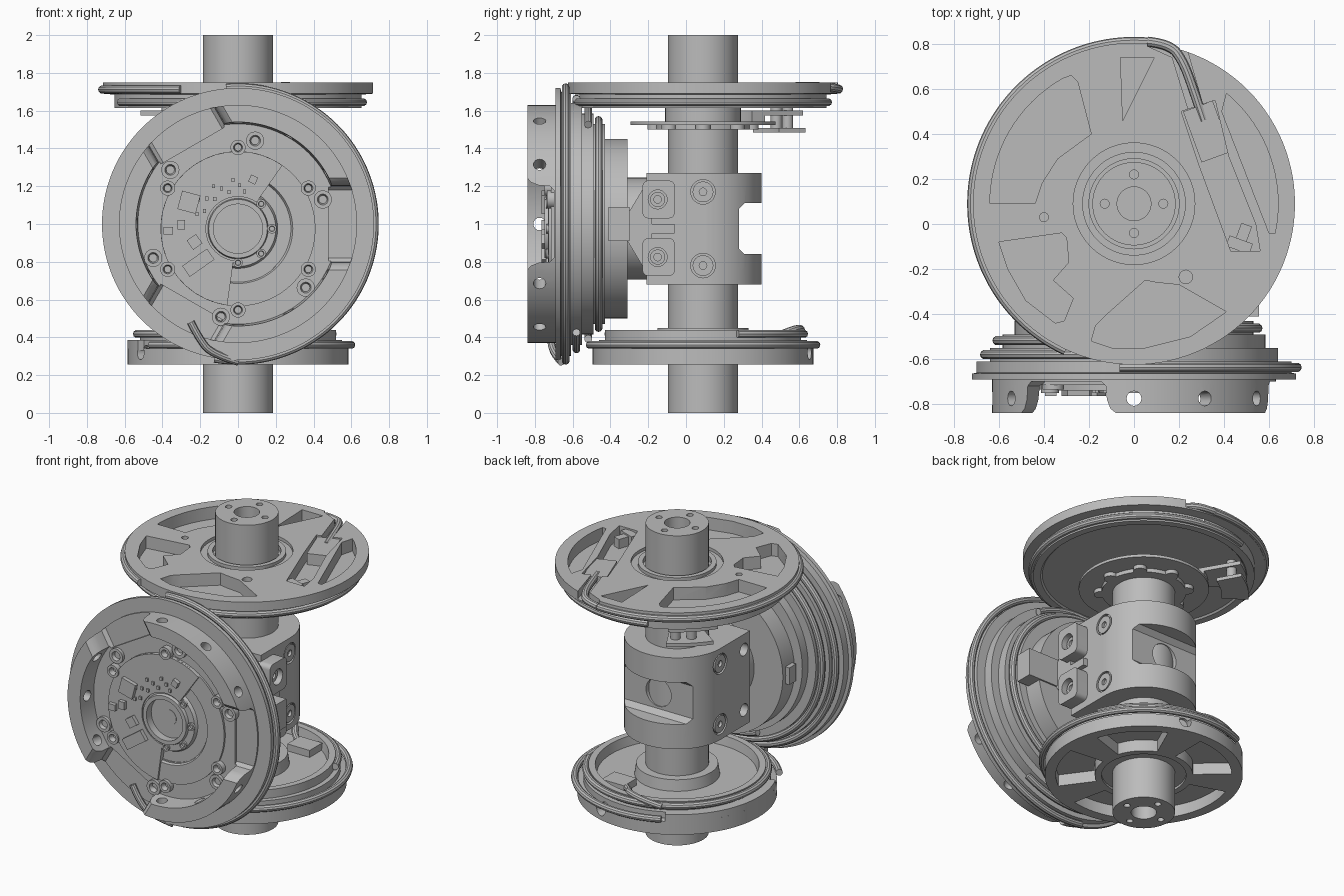
import bpy, bmesh
from math import sin, cos, radians, pi
from mathutils import Matrix

if "Cube" in bpy.data.objects:
    bpy.data.objects.remove(bpy.data.objects["Cube"])

grey = bpy.data.materials.new("machined grey")
grey.use_nodes = True
grey.diffuse_color = (0.5, 0.5, 0.5, 1)
grey.node_tree.nodes["Principled BSDF"].inputs["Base Color"].default_value = (0.5, 0.5, 0.5, 1)

SHAFT = Matrix.Translation((0, 0.09, 0))                                      # vertical axis
DRUM = Matrix.Translation((0, 0, 1)) @ Matrix.Rotation(pi / 2, 4, 'X')        # local z faces front
MOTOR = Matrix.Translation((0, 0, 0.975)) @ Matrix.Rotation(pi / 2, 4, 'X')   # slightly off the drum axis
SIDE = Matrix(((0, 0, 1, 0), (1, 0, 0, 0), (0, 1, 0, 0), (0, 0, 0, 1)))       # local (y, z, x)
WORLD = Matrix()


def finish(name, bm, m):
    bmesh.ops.recalc_face_normals(bm, faces=bm.faces)
    me = bpy.data.meshes.new(name)
    bm.to_mesh(me)
    bm.free()
    return add(name, me, m)


def add(name, me, m):
    me.materials.clear()
    me.materials.append(grey)
    ob = bpy.data.objects.new(name, me)
    bpy.context.scene.collection.objects.link(ob)
    ob.matrix_world = m
    me.shade_smooth()
    me.set_sharp_from_angle(angle=radians(30))
    return ob


def lathe(name, profile, m, steps=112):
    """Revolve a closed (radius, height) profile about the local z axis."""
    bm = bmesh.new()
    rings = [[bm.verts.new((r * cos(2 * pi * i / steps), r * sin(2 * pi * i / steps), z))
              for i in range(steps)] for r, z in profile]
    for a, b in zip(rings, rings[1:] + rings[:1]):
        for i in range(steps):
            j = (i + 1) % steps
            bm.faces.new((a[i], a[j], b[j], b[i]))
    return finish(name, bm, m)


def prism(name, pts, z0, z1, m=WORLD):
    bm = bmesh.new()
    low = [bm.verts.new((x, y, z0)) for x, y in pts]
    high = [bm.verts.new((x, y, z1)) for x, y in pts]
    bm.faces.new(low)
    bm.faces.new(high)
    for i in range(len(pts)):
        j = (i + 1) % len(pts)
        bm.faces.new((low[i], low[j], high[j], high[i]))
    return finish(name, bm, m)


def arc(r, a0, a1, n=24, cx=0, cy=0):
    return [(cx + r * cos(radians(a0 + (a1 - a0) * i / n)),
             cy + r * sin(radians(a0 + (a1 - a0) * i / n))) for i in range(n + 1)]


def circle(cx, cy, r, n=28):
    return arc(r, 0, 360, n, cx, cy)[:-1]


def polar(r, a):
    return r * cos(radians(a)), r * sin(radians(a))


def sector(r0, r1, a0, a1):
    return arc(r0, a0, a1) + arc(r1, a1, a0)


def rect(x0, x1, y0, y1):
    return [(x0, y0), (x1, y0), (x1, y1), (x0, y1)]


def turn(a, axis='Z'):
    return Matrix.Rotation(radians(a), 4, axis)


def bake(ob):
    bpy.context.view_layer.update()
    dg = bpy.context.evaluated_depsgraph_get()
    me = bpy.data.meshes.new_from_object(ob.evaluated_get(dg))
    name, m = ob.name, ob.matrix_world.copy()
    bpy.data.objects.remove(ob)
    new = add(name, me, m)
    new.name = name
    return new


def cut(ob, cutters):
    for c in cutters:
        mod = ob.modifiers.new("cut", 'BOOLEAN')
        mod.operation, mod.solver, mod.object = 'DIFFERENCE', 'EXACT', c
    bake(ob)
    for c in cutters:
        bpy.data.objects.remove(c)


def cable(name, pts, m, radius=0.02, smooth=False):
    cu = bpy.data.curves.new(name, 'CURVE')
    cu.dimensions, cu.bevel_depth, cu.bevel_resolution, cu.use_fill_caps = '3D', radius, 3, True
    sp = cu.splines.new('NURBS' if smooth else 'POLY')
    sp.points.add(len(pts) - 1)
    for p, co in zip(sp.points, pts):
        p.co = (*co, 1)
    if smooth:
        sp.order_u, sp.use_endpoint_u = 3, True
    ob = bpy.data.objects.new(name, cu)
    bpy.context.scene.collection.objects.link(ob)
    ob.matrix_world = m
    bake(ob)


def wound(name, r, z, a0, a1, m, radius=0.021):
    cable(name, [(x, y, z) for x, y in arc(r, a0, a1, 90)], m, radius)


# Hollow shaft with end screw holes
shaft = lathe("shaft", [(0.075, 0), (0.185, 0), (0.185, 2), (0.075, 2)], SHAFT, 64)
cut(shaft, [prism("hole", circle(*polar(0.13, a), 0.02, 16), z, z + 0.1, SHAFT)
            for a in range(0, 360, 90) for z in (-0.05, 1.95)])

# Central clamp block: round back, square front, notched and drilled
block = prism("clamp_block", arc(0.31, 0, 180, 40, 0, 0.09) + [(-0.31, -0.21), (0.31, -0.21)], 0.68, 1.27)
notch = [(0.28, 0.87), (0.31, 0.84), (0.5, 0.84), (0.5, 1.11), (0.31, 1.11), (0.28, 1.08)]
cutters = [prism("notch", notch, -0.5, 0.5, SIDE),
           prism("bore", circle(0, 0.975, 0.09), -0.5, -0.2, turn(90, 'X'))]
for z in (0.78, 1.17):
    for x in (-0.31, 0.31):
        cutters.append(prism("recess", circle(0.09, z, 0.065), x - 0.02, x + 0.02, SIDE))
    cutters.append(prism("hole", circle(-0.15, z, 0.04), -0.4, -0.2, SIDE))
cut(block, cutters)
for z in (0.78, 1.17):
    for s, side in ((-1, "right"), (1, "left")):
        lathe(f"block_screw_{side}", [(0.02, -0.03), (0.055, -0.03), (0.055, 0.017), (0.02, 0.017)],
              Matrix.Translation((0.29 * s, 0.09, z)) @ turn(90 * s, 'Y'), 24)

# Bracket joining the block to the front motor
lathe("bracket_disc", [(0.01, 0.2), (0.27, 0.2), (0.27, 0.32), (0.01, 0.32)], MOTOR, 64)
prism("bracket_arm", rect(-0.41, -0.30, 0.91, 1.09), -0.1, 0.555, SIDE)
prism("bracket_stop", rect(-0.41, -0.34, 0.92, 1.03), -0.5, -0.42, SIDE)
prism("bracket_web", [(-0.31, 0.91), (-0.22, 0.76), (-0.18, 0.76), (-0.18, 1.2), (-0.22, 1.2), (-0.31, 1.05)],
      -0.1, 0.34, SIDE)
prism("bracket_rib", rect(-0.25, -0.06, 0.95, 1.0), 0.25, 0.34, SIDE)
for z in (0.825, 1.13):
    lug_shape = [p for i, (sy, sz) in enumerate(((1, 1), (-1, 1), (-1, -1), (1, -1)))
                 for p in arc(0.03, 90 * i, 90 * i + 90, 5, -0.145 + 0.055 * sy, z + 0.07 * sz)]
    lug = prism("bracket_lug", lug_shape, 0.25, 0.39, SIDE)
    cut(lug, [prism("hole", circle(-0.15, z, 0.05), 0.34, 0.5, SIDE)])
    lathe("lug_bolt", [(0.02, 0.3), (0.04, 0.3), (0.04, 0.36), (0.02, 0.36)],
          Matrix.Translation((0, -0.15, z)) @ turn(90, 'Y'), 24)

# Upper drum with pockets in its top face
upper = lathe("upper_drum", [(0.17, 1.54), (0.2, 1.54), (0.2, 1.625), (0.6, 1.625), (0.61, 1.615), (0.655, 1.615),
                             (0.655, 1.685), (0.715, 1.69), (0.715, 1.75), (0.27, 1.75), (0.27, 1.73),
                             (0.23, 1.73), (0.23, 1.75), (0.2, 1.75), (0.2, 1.72), (0.17, 1.72)], SHAFT)
pockets = [
    arc(0.64, 120, 180, 16, 0, 0.09) + [(-0.44, 0.09), (-0.41, 0.18), (-0.34, 0.29), (-0.19, 0.4), (-0.25, 0.63),
                                        (-0.28, 0.66)],
    [(-0.6, -0.08), (-0.32, -0.04), (-0.3, -0.06), (-0.29, -0.17), (-0.36, -0.25), (-0.27, -0.33), (-0.31, -0.43),
     (-0.35, -0.44), (-0.48, -0.34), (-0.56, -0.2)],
    [(-0.19, -0.52), (-0.17, -0.45), (-0.13, -0.41), (0.05, -0.25), (0.1, -0.26), (0.2, -0.27), (0.41, -0.39),
     (0.25, -0.5), (0.05, -0.55), (-0.1, -0.55)],
    [(-0.06, 0.74), (0.09, 0.74), (-0.05, 0.46)],
    arc(0.64, -12, 50, 16, 0, 0.09) + [(0.39, 0.5), (0.6, -0.04)],
    [(0.21, 0.5), (0.29, 0.26), (0.43, -0.12), (0.56, -0.12), (0.54, 0), (0.42, 0.3), (0.36, 0.55)],
]
cutters = [prism("pocket", p, 1.67, 1.8) for p in pockets]
cutters.append(prism("groove", [(0.06, 0.79), (0.17, 0.74), (0.25, 0.48), (0.32, 0.48), (0.24, 0.76),
                                (0.2, 0.9), (0.06, 0.9)], 1.7, 1.8))
cutters += [prism("hole", circle(x, y, r, 16), 1.7, 1.8) for x, y, r in ((0.23, -0.235, 0.03), (-0.4, 0.03, 0.02))]
cut(upper, cutters)
wound("upper_cable_top", 0.72, 1.712, 85, 245, SHAFT)
wound("upper_cable_low", 0.662, 1.645, -160, 110, SHAFT)
cable("upper_cable_lead", [(0.06, 0.81, 1.715), (0.16, 0.8, 1.72), (0.22, 0.72, 1.73), (0.27, 0.58, 1.73),
                           (0.31, 0.46, 1.725)], WORLD, 0.022, True)
prism("upper_connector", rect(-0.07, 0.07, -0.12, 0.12), 1.66, 1.742, Matrix.Translation((0.325, 0.41, 0)) @ turn(20))
STOP = Matrix.Translation((0.48, -0.06, 0)) @ turn(-20)
prism("upper_stop_stem", rect(-0.025, 0.025, -0.04, 0.06), 1.66, 1.73, STOP)
prism("upper_stop_head", rect(-0.055, 0.055, -0.06, -0.01), 1.66, 1.74, STOP)

# Sensor board, lobed washer and bracket under the upper drum
lathe("sensor_board", [(0.18, 1.525), (0.385, 1.525), (0.385, 1.543), (0.18, 1.543)], SHAFT)
lathe("lobed_washer", [(0.18, 1.5), (0.25, 1.5), (0.25, 1.526), (0.18, 1.526)], SHAFT, 48)
for a in range(0, 360, 45):
    prism("washer_lobe", circle(*polar(0.255, a), 0.04), 1.5, 1.525, SHAFT)
prism("sensor_arm", sector(0.32, 0.61, 120, 148), 1.575, 1.6, SHAFT)
prism("sensor_foot", sector(0.46, 0.62, 119, 145), 1.485, 1.507, SHAFT)
for a in (124, 134):
    prism("sensor_post", circle(*polar(0.54, a), 0.03), 1.49, 1.63, SHAFT)
prism("sensor_spacer", sector(0.3, 0.38, 120, 148), 1.53, 1.6, SHAFT)

# Lower drum: dished above, pocketed below
lower = lathe("lower_drum", [(0.17, 0.27), (0.25, 0.27), (0.25, 0.255), (0.585, 0.255), (0.585, 0.34),
                             (0.55, 0.345), (0.55, 0.385), (0.52, 0.385), (0.52, 0.44), (0.48, 0.44), (0.47, 0.38),
                             (0.25, 0.38), (0.24, 0.45), (0.17, 0.45)], SHAFT)
cutters = [prism("pocket", sector(0.29, 0.52, a, a + 48), 0.2, 0.33, SHAFT) for a in range(18, 360, 72)]
cutters += [prism("side_hole", circle(0, 0, 0.038), 0.53, 0.7,
                  SHAFT @ Matrix.Translation((0, 0, 0.32)) @ turn(a) @ turn(90, 'Y')) for a in (-152, 75)]
cut(lower, cutters)
prism("lower_flange", sector(0.51, 0.585, 118, 205), 0.33, 0.385, SHAFT)
wound("lower_cable_outer", 0.6, 0.36, -140, 116, SHAFT)
wound("lower_cable_inner", 0.535, 0.418, 20, 250, SHAFT)
cable("lower_cable_lead", [(0.15, 0.34, 0.4), (0.06, 0.4, 0.41), (0.0, 0.5, 0.45), (-0.14, 0.53, 0.44),
                           (-0.24, 0.5, 0.42)], SHAFT, 0.02, True)
prism("lower_connector", rect(0.1, 0.26, 0.27, 0.4), 0.37, 0.425, SHAFT)

# Front drum: stepped rope grooves, open rim with three gaps and radial holes
drum = lathe("front_drum", [(0.3, 0.43), (0.53, 0.43), (0.53, 0.49), (0.585, 0.49), (0.585, 0.55), (0.64, 0.55),
                            (0.64, 0.61), (0.7, 0.61), (0.7, 0.66), (0.72, 0.665), (0.72, 0.69), (0.63, 0.69),
                            (0.63, 0.84), (0.54, 0.84), (0.53, 0.715), (0.3, 0.715)], DRUM)
half_gap = [(0.18, 0.7), (0.2, 0.72), (0.205, 0.78), (0.22, 0.82), (0.245, 0.842), (0.245, 0.9)]
gap = half_gap + [(-t, z) for t, z in reversed(half_gap)]
cutters = [prism("gap", gap, 0.48, 0.69, DRUM @ turn(a) @ SIDE) for a in (0, 120, 240)]
cutters += [prism("rim_hole", circle(0, 0, 0.033, 16), 0.5, 0.7,
                  DRUM @ Matrix.Translation((0, 0, 0.775)) @ turn(a) @ turn(90, 'Y'))
            for a in range(0, 360, 30) if a % 120]
cut(drum, cutters)
for r, z, a0, a1 in ((0.724, 0.637, -100, 95), (0.663, 0.58, 85, 300), (0.608, 0.518, 60, 270),
                     (0.55, 0.463, -110, 120)):
    wound("drum_cable", r, z, a0, a1, DRUM)
cable("drum_cable_lead", [(-0.25, -0.52, 0.72), (-0.21, -0.6, 0.72), (-0.14, -0.69, 0.7), (0, -0.73, 0.66)],
      DRUM, 0.02, True)

# Motor body and face: circuit board, chips and screws
lathe("motor", [(0.01, 0.31), (0.475, 0.31), (0.475, 0.45), (0.41, 0.45), (0.41, 0.728), (0.29, 0.728),
                (0.28, 0.71), (0.21, 0.71), (0.2, 0.73), (0.16, 0.73), (0.155, 0.75), (0.13, 0.75), (0.13, 0.7),
                (0.01, 0.7)], MOTOR)
prism("motor_cap", circle(0, 0, 0.05), 0.3, 0.702, MOTOR)
prism("circuit_board", sector(0.17, 0.41, 55, 262), 0.7, 0.74, MOTOR)
for x, y, w, h, a in ((-0.26, 0.14, 0.1, 0.1, -15), (-0.23, -0.07, 0.06, 0.06, 35), (-0.3, 0.02, 0.04, 0.05, 0),
                      (-0.37, -0.01, 0.05, 0.04, 0), (-0.21, -0.18, 0.16, 0.07, 35), (0.08, 0.26, 0.04, 0.04, -25)):
    prism("chip", rect(-w / 2, w / 2, -h / 2, h / 2), 0.735, 0.765, MOTOR @ Matrix.Translation((x, y, 0)) @ turn(a))
for i in range(11):
    x, y = polar(0.2 + 0.03 * (i % 3), 80 + 8 * i)
    prism("small_chip", rect(x - 0.008, x + 0.008, y - 0.01, y + 0.01), 0.735, 0.75, MOTOR)


def screw(name, r, a, size, top):
    lathe(name, [(size * 0.45, 0.69), (size, 0.69), (size, top), (size * 0.6, top), (size * 0.45, top - 0.02)],
          MOTOR @ Matrix.Translation((*polar(r, a), 0)), 24)


for a in range(30, 390, 60):
    screw("motor_screw", 0.43, a, 0.04, 0.75)
    screw("rim_lug", 0.475, a - 11, 0.048, 0.735)
for a in (47, 0, -47, -90):
    screw("hub_screw", 0.18, a, 0.025, 0.742)
